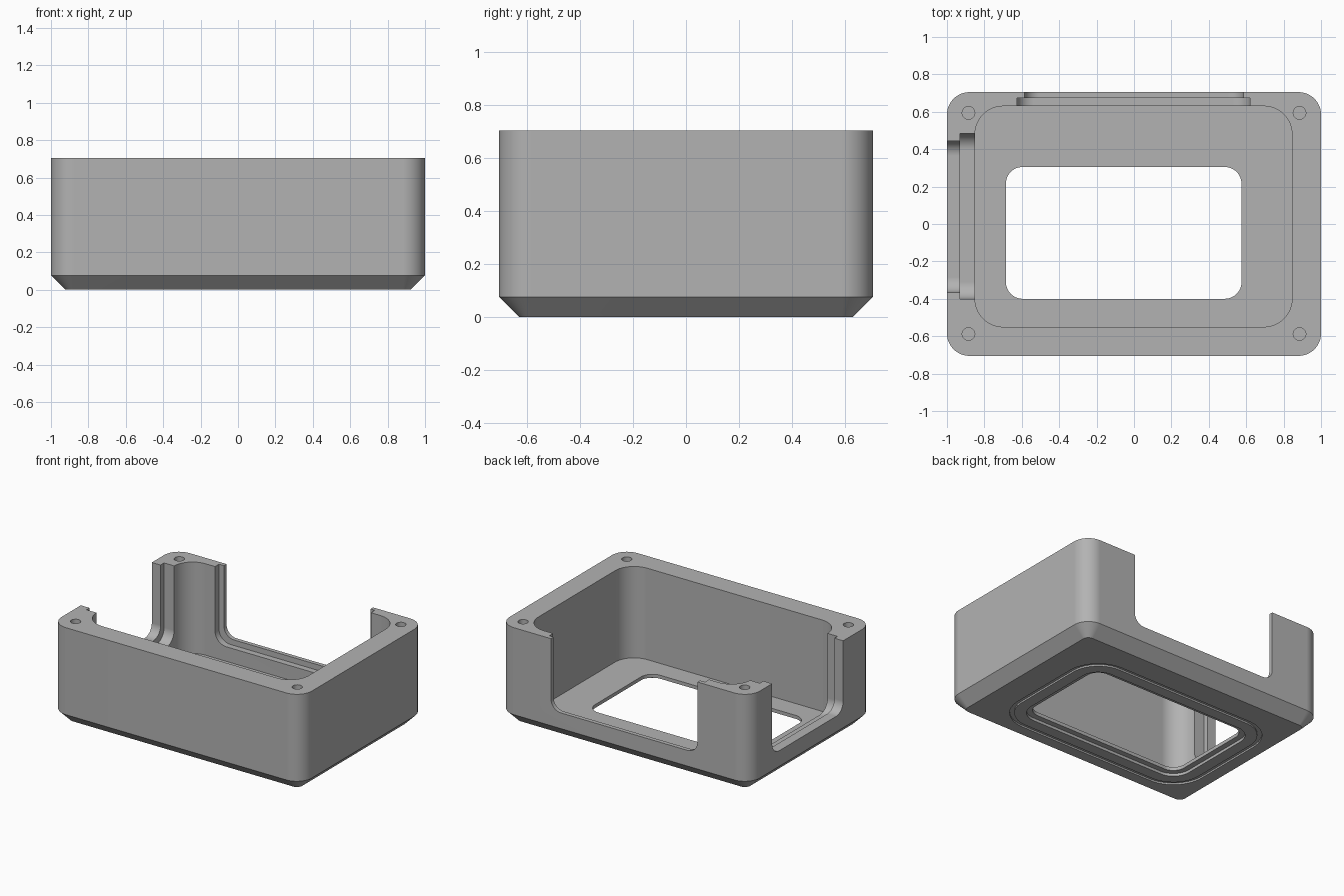
import bpy
import bmesh
from math import sin, cos, pi, radians
from mathutils import Vector

cube = bpy.data.objects.get("Cube")
if cube:
    bpy.data.objects.remove(cube, do_unlink=True)

HEIGHT = 0.705
HALF_X, HALF_Y = 1.0, 0.705
CHAMFER = 0.077
FLOOR = 0.045

grey = bpy.data.materials.new("mid grey")
grey.use_nodes = True
colour = (0.45, 0.45, 0.45, 1)
grey.diffuse_color = colour
grey.node_tree.nodes["Principled BSDF"].inputs["Base Color"].default_value = colour


def rounded(u0, u1, v0, v1, r, steps=12):
    """Counter-clockwise outline of a rounded rectangle."""
    centres = ((u1 - r, v1 - r), (u0 + r, v1 - r), (u0 + r, v0 + r), (u1 - r, v0 + r))
    return [(cu + r * cos(a), cv + r * sin(a))
            for q, (cu, cv) in enumerate(centres)
            for a in [(q + i / steps) * pi / 2 for i in range(steps + 1)]]


def loft(name, sections):
    """Solid through a list of equally long 3D rings, capped at both ends."""
    bm = bmesh.new()
    rings = [[bm.verts.new(p) for p in ring] for ring in sections]
    n = len(rings[0])
    for low, high in zip(rings, rings[1:]):
        for i in range(n):
            j = (i + 1) % n
            bm.faces.new((low[i], low[j], high[j], high[i]))
    bm.faces.new(rings[0][::-1])
    bm.faces.new(rings[-1])
    bmesh.ops.recalc_face_normals(bm, faces=bm.faces)
    mesh = bpy.data.meshes.new(name)
    bm.to_mesh(mesh)
    bm.free()
    obj = bpy.data.objects.new(name, mesh)
    bpy.context.collection.objects.link(obj)
    mesh.materials.append(grey)
    return obj


def prism(name, outline, a, b, axis="z"):
    """Outline extruded from a to b along an axis."""
    place = {"x": lambda u, v, w: Vector((w, u, v)),
             "y": lambda u, v, w: Vector((u, w, v)),
             "z": lambda u, v, w: Vector((u, v, w))}[axis]
    return loft(name, [[place(u, v, w) for u, v in outline] for w in (a, b)])


def cut(target, cutter):
    """Subtract the cutter and delete it."""
    mod = target.modifiers.new("cut", "BOOLEAN")
    mod.operation, mod.solver, mod.object = "DIFFERENCE", "EXACT", cutter
    graph = bpy.context.evaluated_depsgraph_get()
    mesh = bpy.data.meshes.new_from_object(target.evaluated_get(graph))
    target.modifiers.clear()
    target.data = mesh
    bpy.data.objects.remove(cutter, do_unlink=True)


def window(grow):
    """Window outline, enlarged evenly."""
    return rounded(-0.685 - grow, 0.575 + grow, -0.4 - grow, 0.305 + grow, 0.09 + grow)


# Outer shell with a chamfered base
shell = []
for z, inset in ((0, CHAMFER), (CHAMFER, 0), (HEIGHT, 0)):
    x, y = HALF_X - inset, HALF_Y - inset
    shell.append([(u, v, z) for u, v in rounded(-x, x, -y, y, 0.12 - inset)])
body = loft("enclosure_body", shell)

# Cavity, floor window and the recess under the window
cut(body, prism("cavity", rounded(-0.85, 0.845, -0.55, 0.63, 0.15), FLOOR, 1))
cut(body, prism("window", window(0), -0.1, 0.2))
cut(body, prism("window_recess", window(0.04), -0.1, 0.02))

# Shallow seal groove around the window, underneath
groove = prism("seal_groove", window(0.15), -0.1, 0.012)
cut(groove, prism("groove_core", window(0.12), -0.2, 0.2))
cut(body, groove)

# Stepped openings in the back wall and in the -x wall
TOP = HEIGHT + 0.3
cut(body, prism("back_opening", rounded(-0.585, 0.585, 0.19, TOP, 0.08), 0.6, 0.8, "y"))
cut(body, prism("back_slot", rounded(-0.625, 0.62, 0.15, TOP, 0.09), 0.6, 0.675, "y"))
cut(body, prism("side_opening", rounded(-0.365, 0.445, 0.19, TOP, 0.08), -1.1, -0.82, "x"))
cut(body, prism("side_slot", rounded(-0.4, 0.485, 0.15, TOP, 0.09), -0.93, -0.82, "x"))

# Corner screw holes
for sx in (-0.885, 0.885):
    for y in (-0.588, 0.594):
        r = 0.034
        hole = rounded(sx - r, sx + r, y - r, y + r, r * 0.999, 6)
        cut(body, prism("screw_hole", hole, HEIGHT - 0.3, HEIGHT + 0.1))

# Smooth curved walls, crisp edges
bpy.ops.object.select_all(action="DESELECT")
body.select_set(True)
bpy.context.view_layer.objects.active = body
bpy.ops.object.shade_smooth_by_angle(angle=radians(25))
weighted = body.modifiers.new("clean_normals", "WEIGHTED_NORMAL")
weighted.keep_sharp = True
